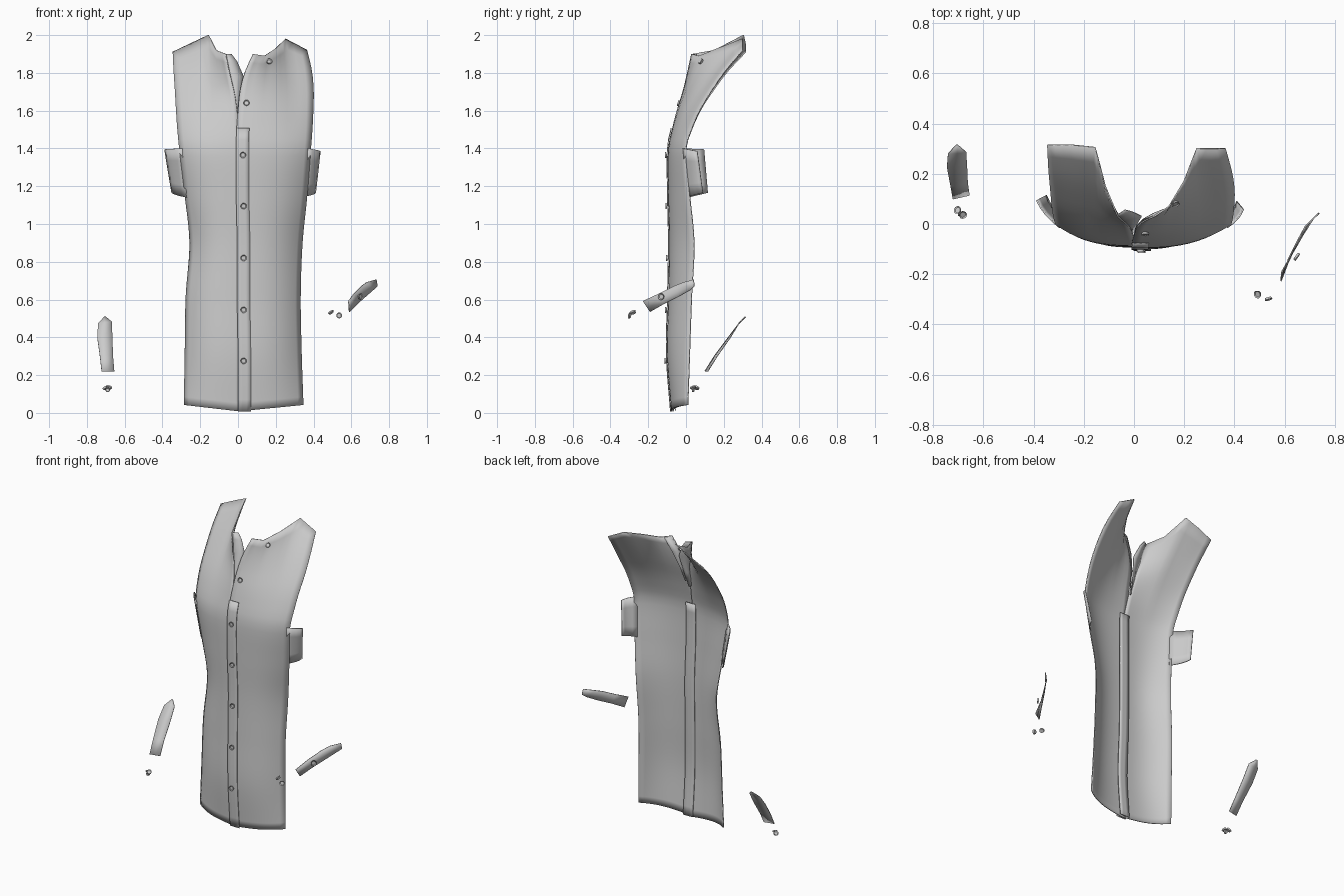
import bpy, bmesh, math
from mathutils import Vector

if "Cube" in bpy.data.objects:
    bpy.data.objects.remove(bpy.data.objects["Cube"])

# Shared height stations and the depth of the centre-front / side edges
Z = [0, .3, .6, .9, 1.15, 1.4, 1.5, 1.6, 1.7, 1.8, 1.9]
Y_MID = [-.072, -.094, -.088, -.083, -.088, -.088, -.068, -.043, -.013, .01, .03]
Y_SIDE = [.01, .02, .03, .043, .02, 0, .03, .075, .14, .215, .31]
# Inner and outer edges of each front panel
L_IN = [0.01, .01, .01, .01, .01, .01, .005, -.005, -.02, -.045, -.065]
L_OUT = [-.285, -.28, -.275, -.255, -.28, -.31, -.32, -.327, -.333, -.34, -.345]
R_IN = [0, 0, -.005, -.005, -.01, -.01, -.008, 0, .01, .035, .08]
R_OUT = [.345, .335, .33, .34, .365, .385, .393, .398, .4, .39, .365]


def sample(table, z):
    """Smooth lookup of a station table at height z."""
    i = max(k for k in range(len(Z) - 1) if Z[k] <= z + 1e-6)
    n = len(Z) - 1
    t = (z - Z[i]) / (Z[i + 1] - Z[i])
    slope = lambda k: ((table[min(k + 1, n)] - table[max(k - 1, 0)])
                       / (Z[min(k + 1, n)] - Z[max(k - 1, 0)]))
    h = Z[i + 1] - Z[i]
    return ((2*t**3 - 3*t*t + 1) * table[i] + (t**3 - 2*t*t + t) * h * slope(i)
            + (3*t*t - 2*t**3) * table[i + 1] + (t**3 - t*t) * h * slope(i + 1))


def finish(obj, thick=0, angle=35):
    bpy.context.collection.objects.link(obj)
    if thick:
        m = obj.modifiers.new("cloth_thickness", 'SOLIDIFY')
        m.thickness, m.offset = thick, 0
    bpy.ops.object.select_all(action='DESELECT')
    obj.select_set(True)
    bpy.context.view_layer.objects.active = obj
    bpy.ops.object.shade_smooth_by_angle(angle=math.radians(angle))
    return obj


def sheet(name, grid, thick=.006):
    """Cloth sheet through a grid of points."""
    rows, cols = len(grid), len(grid[0])
    verts = [p for r in grid for p in r]
    faces = [(i*cols + j, i*cols + j + 1, (i+1)*cols + j + 1, (i+1)*cols + j)
             for i in range(rows - 1) for j in range(cols - 1)]
    me = bpy.data.meshes.new(name)
    me.from_pydata(verts, [], faces)
    return finish(bpy.data.objects.new(name, me), thick)


def along(poly, t):
    f = t * (len(poly) - 1)
    i = min(int(f), len(poly) - 2)
    return Vector(poly[i]).lerp(Vector(poly[i + 1]), f - i)


def panel(name, inner, outer, top, dy):
    """Front panel: wrapped body rows blended into the neck and shoulder edge."""
    nv, nt = 42, 12

    def base(t, z):
        y0, y1 = sample(Y_MID, z) + dy, sample(Y_SIDE, z)
        p = 3 - max(0, z - 1.4) * 2
        x0, x1 = sample(inner, z), sample(outer, z)
        lift = (.008 + .034 * t) * max(0, 1 - z / .9)
        return Vector((x0 + (x1 - x0) * t, y0 + (y1 - y0) * t**p, z + lift))
    grid = []
    for i in range(nv + 1):
        z = 1.9 * i / nv
        w = max(0, (z - 1.3) / .6) ** 2.5
        grid.append([base(j/nt, z) + w * (along(top, j/nt) - base(j/nt, 1.9))
                     for j in range(nt + 1)])
    return sheet(name, grid)


panel("left_front_panel", L_IN, L_OUT,
      [(-.065, .03, 1.9), (-.115, .15, 1.92), (-.155, .305, 2.0),
       (-.25, .315, 1.955), (-.345, .315, 1.91)], .004)
panel("right_front_panel", R_IN, R_OUT,
      [(.08, .03, 1.9), (.14, .07, 1.89), (.2, .17, 1.93),
       (.25, .3, 1.98), (.365, .3, 1.92)], -.004)


# Button band on the right panel, and the underlap behind it
def band(name, xa, xb, z0, z1, dy, n=24):
    grid = []
    for i in range(n + 1):
        z = z0 + (z1 - z0) * i / n
        y = sample(Y_MID, z) + dy
        grid.append([(sample(R_IN, z) + xa + (xb - xa) * j / 3, y, z + .008) for j in range(4)])
    return sheet(name, grid, .005)


band("button_band", 0, .068, 0, 1.5, -.01)
band("button_underlap", -.01, .06, .005, 1.42, .016)

# Opened collar edges of the neckline
lapel = [(1.56, -.01, .0), (1.66, -.02, .012), (1.78, -.04, .03),
         (1.86, -.055, -.005), (1.9, -.066, -.035)]
sheet("left_lapel", [[(a + (b - a) * t, sample(Y_MID, z) + .006 + .02 * t, z)
                      for t in (0, .5, 1)] for z, a, b in lapel], .004)
lapel_r = [(1.6, 0, .015), (1.7, .01, .035), (1.8, .035, .075), (1.89, .08, .12)]
sheet("right_lapel", [[(a + (b - a) * t, sample(Y_MID, z) + .006 + .025 * t, z)
                       for t in (0, .5, 1)] for z, a, b in lapel_r], .004)


# Side tabs at the waist
def side_tab(name, it, ot, ib, ob):
    grid = []
    for i in range(5):
        v = i / 4
        a, b = Vector(it).lerp(Vector(ib), v), Vector(ot).lerp(Vector(ob), v)
        out = Vector((math.copysign(.012, a.x), 0, 0))
        grid.append([a.lerp(b, j/4) + out * math.sin(math.pi * j/4) for j in range(5)])
    return sheet(name, grid)


side_tab("left_waist_tab", (-.295, -.015, 1.4), (-.388, .095, 1.395),
         (-.268, .01, 1.14), (-.35, .115, 1.165))
side_tab("right_waist_tab", (.37, -.015, 1.4), (.435, .06, 1.385),
         (.35, .01, 1.145), (.41, .09, 1.165))


# Loose pointed sleeve tabs
def pointed_tab(name, rows):
    return sheet(name, [[Vector(a).lerp(Vector(b), t) for t in (0, .5, 1)]
                        for a, b in rows], .005)


pointed_tab("right_sleeve_tab", [
    ((.585, -.228, .592), (.589, -.19, .535)),
    ((.615, -.14, .633), (.632, -.115, .578)),
    ((.655, -.06, .673), (.675, -.04, .615)),
    ((.682, -.01, .692), (.715, .022, .65)),
    ((.732, .04, .706), (.738, .044, .67))])
pointed_tab("left_sleeve_tab", [
    ((-.722, .1, .22), (-.655, .115, .22)),
    ((-.731, .15, .3), (-.662, .165, .3)),
    ((-.745, .225, .4), (-.665, .235, .4)),
    ((-.741, .28, .472), (-.668, .285, .482)),
    ((-.708, .315, .508), (-.702, .315, .51))])


# Buttons: short discs with a raised rim
def button(name, loc, facing, r=.016):
    bm = bmesh.new()
    bmesh.ops.create_cone(bm, cap_ends=True, segments=14, radius1=r * .85,
                          radius2=r, depth=.009)
    bm.normal_update()
    cap = [f for f in bm.faces if f.normal.z > .9]
    bmesh.ops.inset_region(bm, faces=cap, thickness=r * .3)
    bmesh.ops.translate(bm, verts=cap[0].verts, vec=(0, 0, -.004))
    me = bpy.data.meshes.new(name)
    bm.to_mesh(me)
    bm.free()
    ob = finish(bpy.data.objects.new(name, me))
    ob.location = loc
    ob.rotation_euler = Vector(facing).to_track_quat('Z', 'Y').to_euler()
    return ob


for x, z in [(.03, .275), (.03, .545), (.03, .82), (.03, 1.095), (.026, 1.365)]:
    button("front_button", (x, sample(Y_MID, z) - .017, z), (0, -1, 0))
button("front_button", (.045, -.04, 1.64), (0, -1, .3))
button("collar_button", (.165, .08, 1.86), (.3, -1, .7))
button("sleeve_tab_button", (.648, -.13, .615), (.8, -.55, .1), .018)
button("loose_button", (.493, -.28, .532), (-.5, -.3, .8))
button("loose_button", (.535, -.298, .515), (.3, -1, .2))
button("loose_button", (-.702, .055, .132), (-.5, .3, .8))
button("loose_button", (-.682, .037, .135), (.3, -.4, .9))
button("loose_button", (-.69, .04, .122), (.2, -1, .3), .013)
